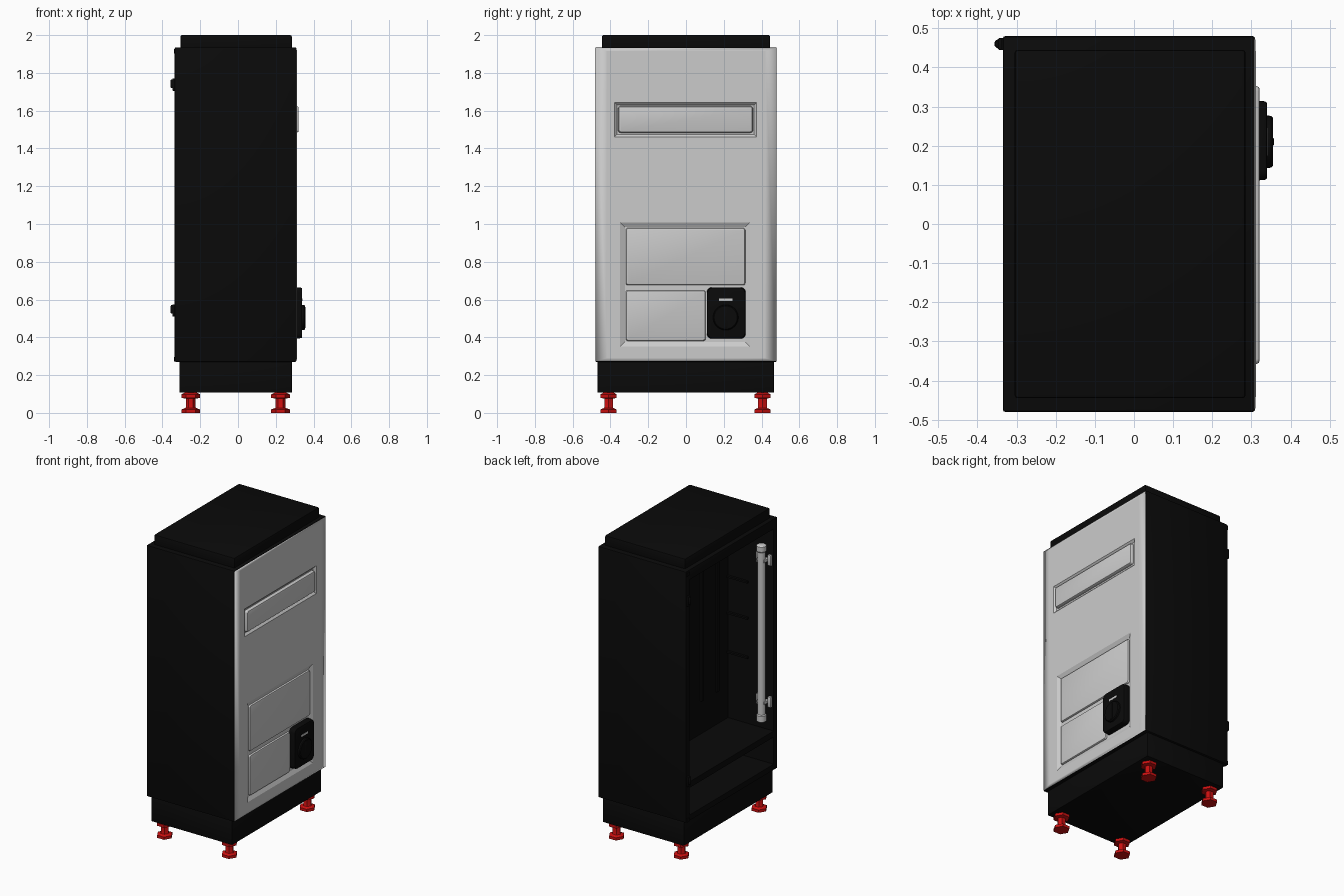
import bpy, bmesh, math
from mathutils import Vector

if "Cube" in bpy.data.objects:
    bpy.data.objects.remove(bpy.data.objects["Cube"])


def material(name, rgb):
    m = bpy.data.materials.new(name)
    m.diffuse_color = (*rgb, 1)
    m.use_nodes = True
    m.node_tree.nodes["Principled BSDF"].inputs["Base Color"].default_value = m.diffuse_color
    return m


BLACK = material("black", (0.003, 0.003, 0.003))
RED = material("red", (0.6, 0.005, 0.005))


def finish(name, bm, mat=None, angle=35):
    bmesh.ops.recalc_face_normals(bm, faces=bm.faces)
    me = bpy.data.meshes.new(name)
    bm.to_mesh(me)
    bm.free()
    ob = bpy.data.objects.new(name, me)
    bpy.context.collection.objects.link(ob)
    if mat:
        me.materials.append(mat)
    if angle:
        activate(ob)
        bpy.ops.object.shade_smooth_by_angle(angle=math.radians(angle))
    return ob


def activate(ob):
    bpy.ops.object.select_all(action='DESELECT')
    ob.select_set(True)
    bpy.context.view_layer.objects.active = ob


def box(name, x, y, z, mat=None, bevel=0.0, seg=2, taper=0.0, round_x=0.0, angle=35):
    """Box from ranges; taper shrinks (or grows) the +x face, round_x rounds edges along x."""
    bm = bmesh.new()
    bmesh.ops.create_cube(bm, size=1)
    for v in bm.verts:
        lim = [r[int(c > 0)] for r, c in zip((x, y, z), v.co)]
        if v.co.x > 0:
            lim[1] -= taper * math.copysign(1, v.co.y)
            lim[2] -= taper * math.copysign(1, v.co.z)
        v.co = Vector(lim)
    if round_x:
        along = [e for e in bm.edges
                 if abs((e.verts[0].co - e.verts[1].co).normalized().x) > 0.7]
        bmesh.ops.bevel(bm, geom=along, offset=round_x, segments=5, profile=0.5, affect='EDGES')
    if bevel:
        sharp = [e for e in bm.edges if e.calc_face_angle(0) > 0.6]
        bmesh.ops.bevel(bm, geom=sharp, offset=bevel, segments=seg, profile=0.5, affect='EDGES')
    return finish(name, bm, mat, angle)


def lathe(name, profile, loc, sides, mat=None, axis='Z'):
    """Revolve (radius, height) points around z or x."""
    bm = bmesh.new()
    rings = []
    for r, h in profile:
        ring = []
        for i in range(sides):
            a = 2 * math.pi * i / sides
            p = Vector((r * math.cos(a), r * math.sin(a), h))
            if axis == 'X':
                p = Vector((h, p.x, p.y))
            ring.append(bm.verts.new(p + Vector(loc)))
        rings.append(ring)
    for a, b in zip(rings, rings[1:]):
        for i in range(sides):
            j = (i + 1) % sides
            bm.faces.new((a[i], a[j], b[j], b[i]))
    bm.faces.new(rings[0][::-1])
    bm.faces.new(rings[-1])
    return finish(name, bm, mat)


def cut(ob, cutter):
    mod = ob.modifiers.new("cut", 'BOOLEAN')
    mod.operation = 'DIFFERENCE'
    mod.solver = 'EXACT'
    mod.object = cutter
    activate(ob)
    bpy.ops.object.modifier_apply(modifier=mod.name)
    bpy.data.objects.remove(cutter)


# Cabinet shell, open on the -x side with a main and a lower compartment
cabinet = box("cabinet", (-0.335, 0.309), (-0.48, 0.48), (0.27, 1.935), BLACK, bevel=0.006)
for z in ((0.53, 1.87), (0.31, 0.49)):
    cut(cabinet, box("cavity", (-0.5, 0.0), (-0.44, 0.44), z, BLACK, angle=0))
# Shallow pocket behind the rear panel
cut(cabinet, box("pocket", (0.292, 0.4), (-0.41, 0.41), (0.32, 1.7), BLACK, angle=0))
box("top_cap", (-0.305, 0.285), (-0.445, 0.445), (1.92, 2.0), BLACK, bevel=0.008)
box("plinth", (-0.31, 0.285), (-0.468, 0.465), (0.107, 0.28), BLACK, bevel=0.003)

# Grey rear panel: flat centre, softly shaded border
bm = bmesh.new()
rings = []
for x, y, z0, z1 in ((0.288, 0.476, 0.274, 1.931), (0.3095, 0.476, 0.274, 1.931),
                     (0.312, 0.42, 0.29, 1.915)):
    rings.append([bm.verts.new((x, sy * y, z)) for sy, z in
                  ((-1, z0), (1, z0), (1, z1), (-1, z1))])
for a, b in zip(rings, rings[1:]):
    for i in range(4):
        j = (i + 1) % 4
        bm.faces.new((a[i], a[j], b[j], b[i])).smooth = True
bm.faces.new(rings[0][::-1])
bm.faces.new(rings[-1])
panel = finish("rear_panel", bm, angle=0)

# Recesses in the rear panel (cutters are wider at the surface)
for y, z, t in (((-0.38, 0.375), (1.46, 1.645), 0.014), ((-0.35, 0.34), (0.35, 1.01), 0.026)):
    cut(panel, box("recess", (0.299, 0.3125), (y[0] + t, y[1] - t), (z[0] + t, z[1] - t),
                   taper=-t, angle=0))

# Raised pads inside the recesses
box("vent_pad", (0.295, 0.321), (-0.36, 0.355), (1.482, 1.625), bevel=0.007, taper=0.004, round_x=0.012)
box("upper_pad", (0.295, 0.311), (-0.32, 0.315), (0.675, 0.98), bevel=0.006, taper=0.003, round_x=0.012)
box("lower_pad", (0.295, 0.311), (-0.32, 0.105), (0.38, 0.65), bevel=0.006, taper=0.003, round_x=0.012)

# Control box with dial and small light slot
box("control_box", (0.295, 0.34), (0.11, 0.316), (0.393, 0.665), BLACK,
    bevel=0.006, taper=0.003, round_x=0.025)
lathe("control_dial", [(0.068, 0.335), (0.066, 0.35), (0.061, 0.355)], (0, 0.21, 0.505), 32, BLACK, 'X')
box("dial_grip", (0.35, 0.357), (0.2, 0.22), (0.45, 0.56), BLACK, bevel=0.002)
box("control_slot", (0.335, 0.3415), (0.175, 0.245), (0.592, 0.605))

# Levelling feet
foot = [(0.05, 0), (0.05, 0.018), (0.028, 0.026), (0.026, 0.03),
        (0.026, 0.075), (0.05, 0.08), (0.05, 0.098), (0.03, 0.108)]
for x in (-0.25, 0.225):
    for y in (-0.41, 0.405):
        lathe("levelling_foot", foot, (x, y, 0), 6, RED)

# Vertical lamp tube with end caps and clips
LX, LY = -0.27, -0.405
lathe("lamp_tube", [(0.02, 0.59), (0.03, 0.597), (0.03, 0.635), (0.025, 0.642), (0.025, 1.718),
                    (0.03, 1.725), (0.03, 1.758), (0.02, 1.765)], (LX, LY, 0), 20)
for z in (0.72, 1.66):
    box("lamp_clip", (LX - 0.03, LX + 0.03), (LY - 0.035, LY + 0.01), (z - 0.01, z + 0.01), bevel=0.003)
    for dx in (-0.042, 0.042):
        box("lamp_clip_ear", (LX + dx - 0.012, LX + dx + 0.012), (LY - 0.036, LY - 0.02),
            (z - 0.035, z + 0.035), bevel=0.003)

# Shelf rails on the back wall with support arms
for y in (-0.32, -0.16, 0.16, 0.32):
    box("shelf_rail", (-0.012, 0.005), (y - 0.012, y + 0.012), (0.75, 1.75), BLACK)
for side in (-1, 1):
    for z in (0.97, 1.23, 1.47):
        ys = sorted((side * 0.425, side * 0.445))
        box("shelf_support", (-0.15, 0.0), ys, (z - 0.006, z + 0.006), BLACK)

# Hinge knuckles and corner tabs on the open side
for z in (0.545, 1.74):
    box("hinge_plate", (-0.347, -0.325), (0.445, 0.475), (z - 0.035, z + 0.03), BLACK, bevel=0.003)
    lathe("hinge_pin", [(0.009, z - 0.02), (0.012, z - 0.015), (0.012, z + 0.02), (0.009, z + 0.025)],
          (-0.345, 0.46, 0), 12, BLACK)
for z in (0.285, 1.915):
    box("corner_tab", (-0.34, -0.325), (0.445, 0.475), (z - 0.012, z + 0.012), BLACK)
